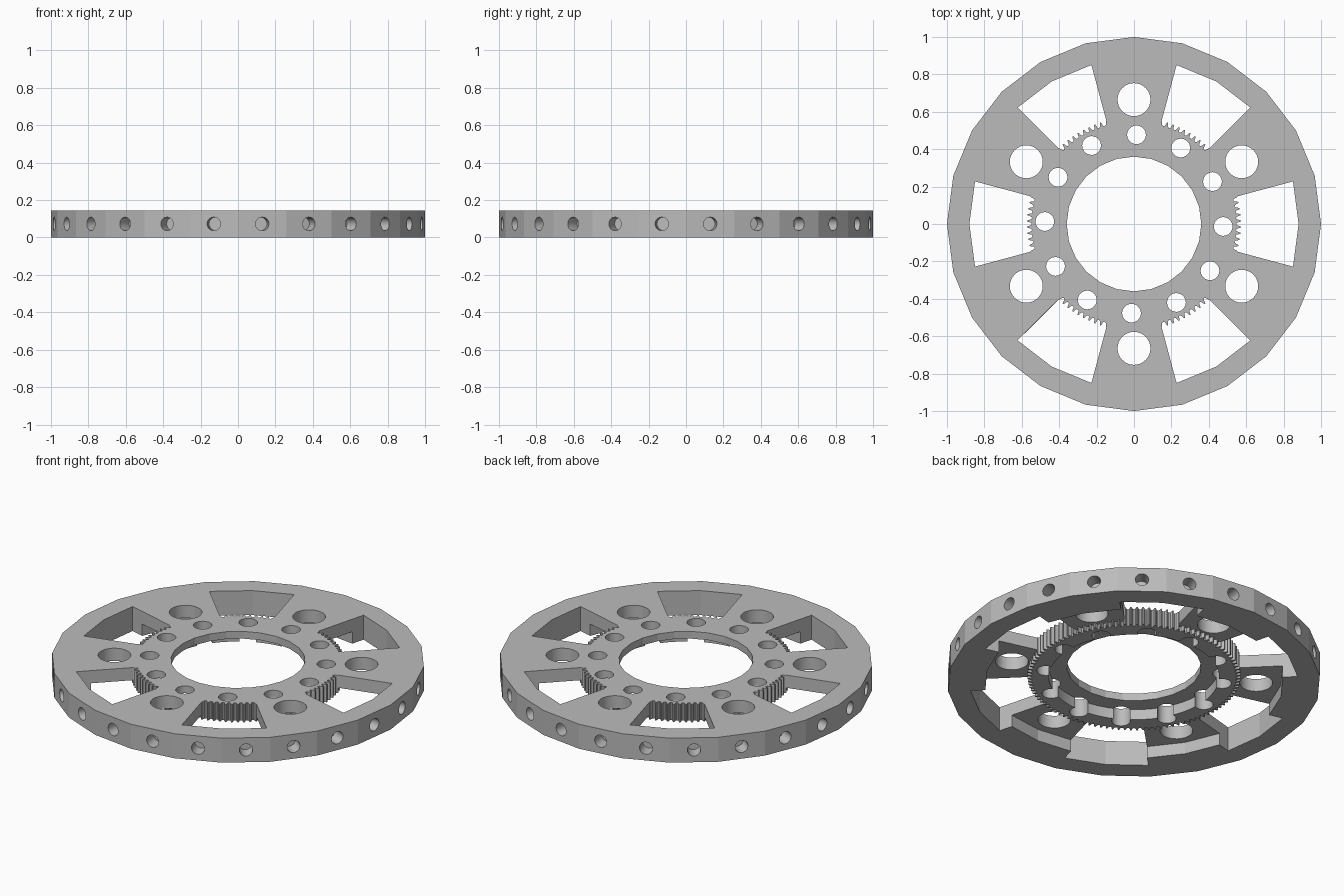
import bpy, bmesh
from math import sin, cos, pi, radians
from mathutils import Matrix

cube = bpy.data.objects.get("Cube")
if cube:
    bpy.data.objects.remove(cube, do_unlink=True)

TOP = 0.145
steel = bpy.data.materials.new("grey metal")
steel.use_nodes = True
grey = (0.5, 0.5, 0.5, 1)
steel.diffuse_color = grey
steel.node_tree.nodes["Principled BSDF"].inputs["Base Color"].default_value = grey


def polar(r, a):
    return (r * cos(a), r * sin(a))


def circle(r, n, centre=(0, 0)):
    return [(centre[0] + r * cos(2 * pi * i / n), centre[1] + r * sin(2 * pi * i / n))
            for i in range(n)]


def prism(bm, outline, z0, z1, matrix=Matrix()):
    """Extrude a closed outline between two heights."""
    low = [bm.verts.new(matrix @ Matrix.Translation((x, y, z0)).translation) for x, y in outline]
    high = [bm.verts.new(matrix @ Matrix.Translation((x, y, z1)).translation) for x, y in outline]
    bm.faces.new(low[::-1])
    bm.faces.new(high)
    n = len(outline)
    for i in range(n):
        j = (i + 1) % n
        bm.faces.new((low[i], low[j], high[j], high[i]))


def make(name, prisms):
    bm = bmesh.new()
    for p in prisms:
        prism(bm, *p)
    bmesh.ops.recalc_face_normals(bm, faces=bm.faces)
    mesh = bpy.data.meshes.new(name)
    bm.to_mesh(mesh)
    bm.free()
    mesh.materials.append(steel)
    obj = bpy.data.objects.new(name, mesh)
    bpy.context.collection.objects.link(obj)
    return obj


def combine(target, other, operation="DIFFERENCE"):
    """Apply a boolean and remove the helper."""
    mod = target.modifiers.new("boolean", "BOOLEAN")
    mod.operation = operation
    mod.solver = "EXACT"
    mod.object = other
    bpy.context.view_layer.objects.active = target
    bpy.ops.object.modifier_apply(modifier=mod.name)
    bpy.data.objects.remove(other, do_unlink=True)


# Rim with a thin web, hollow underneath
wheel = make("wheel", [(circle(1, 24), 0, TOP)])
combine(wheel, make("hollow", [(circle(0.8, 24), -0.1, 0.07)]))

# Six windows between the spokes
windows = []
for k in range(6):
    a = k * pi / 3
    half = radians(15)
    outline = [polar(0.5, a - half), polar(0.88, a - half), polar(0.88, a),
               polar(0.88, a + half), polar(0.5, a + half), polar(0.5, a)]
    windows.append((outline, -0.1, 0.3))
combine(wheel, make("windows", windows))

# Toothed hub
TEETH = 108
gear = []
for i in range(TEETH):
    for r, part in ((0.546, 0.0), (0.55, 0.22), (0.571, 0.4), (0.571, 0.6), (0.55, 0.78)):
        gear.append(polar(r, 2 * pi * (i + part) / TEETH))
combine(wheel, make("gear", [(gear, 0.04, TOP)]), "UNION")

# Hub recess and centre bore
combine(wheel, make("recess", [(circle(0.457, 48), -0.1, 0.102)]))
combine(wheel, make("bore", [(circle(0.36, 24), -0.1, 0.3)]))

# Spoke holes and hub bolt holes
holes = [(circle(0.088, 32, polar(0.665, radians(30 + 60 * k))), -0.1, 0.3) for k in range(6)]
holes += [(circle(0.05, 32, polar(0.477, radians(30 * k - 1.6))), -0.1, 0.3) for k in range(12)]
combine(wheel, make("holes", holes))

# Blind holes around the rim
side_holes = []
for k in range(24):
    turn = Matrix.Rotation(radians(7.5 + 15 * k), 4, "Z") @ Matrix.Rotation(pi / 2, 4, "Y")
    side_holes.append((circle(0.036, 32), 0.91, 1.1, Matrix.Translation((0, 0, TOP / 2)) @ turn))
combine(wheel, make("side_holes", side_holes))

# Flat facets, smooth holes
bpy.ops.object.select_all(action="DESELECT")
wheel.select_set(True)
bpy.context.view_layer.objects.active = wheel
bpy.ops.object.shade_smooth_by_angle(angle=radians(13))
